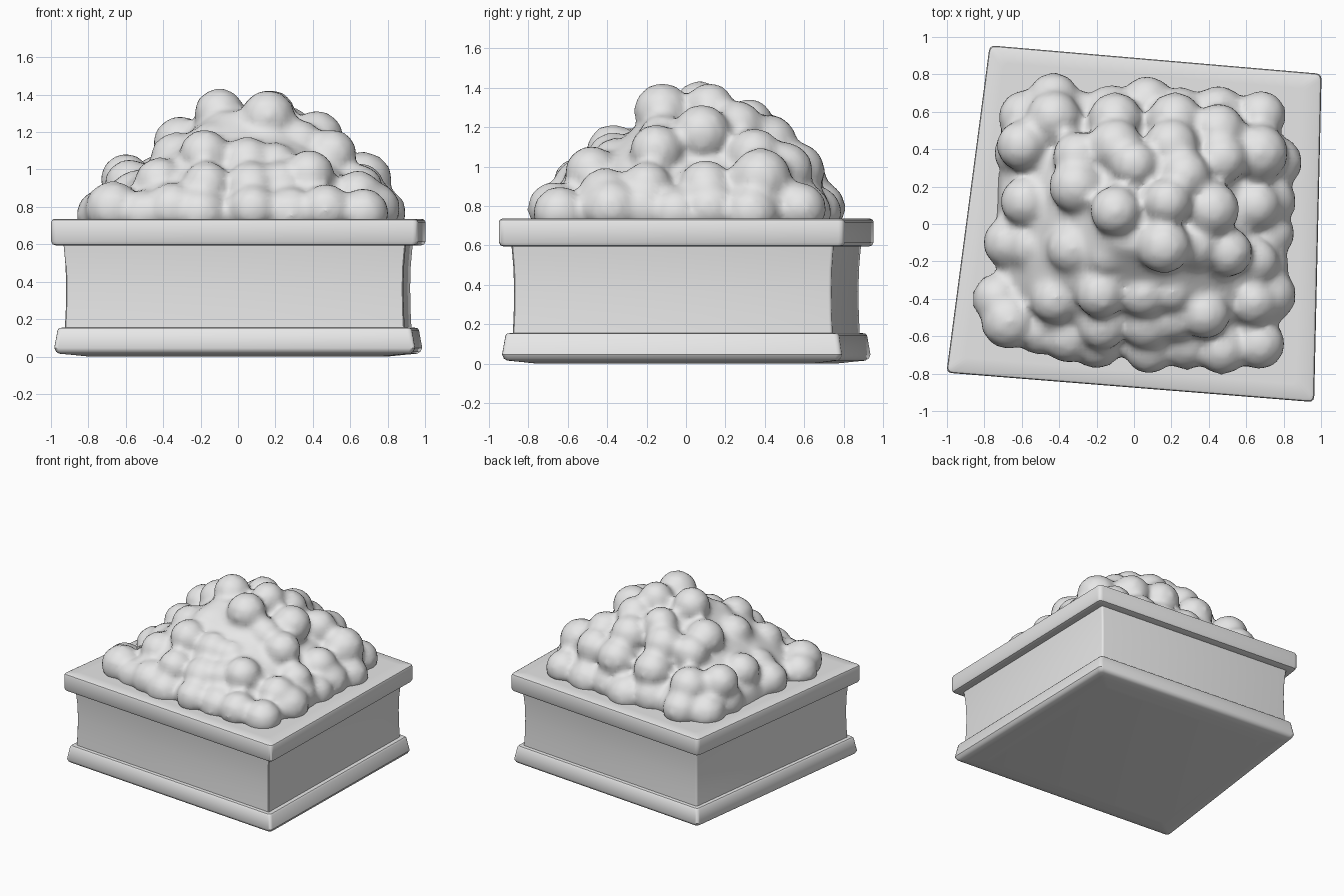
import bpy, bmesh, math
from mathutils import Vector, Matrix

if "Cube" in bpy.data.objects:
    bpy.data.objects.remove(bpy.data.objects["Cube"])

stone = bpy.data.materials.new("light_grey_stone")
stone.diffuse_color = (0.8, 0.8, 0.8, 1)
stone.use_nodes = True
stone.node_tree.nodes["Principled BSDF"].inputs["Base Color"].default_value = stone.diffuse_color
leaf = bpy.data.materials.new("light_grey_foliage")
leaf.diffuse_color = (0.8, 0.8, 0.8, 1)
leaf.use_nodes = True
leaf.node_tree.nodes["Principled BSDF"].inputs["Base Color"].default_value = leaf.diffuse_color

# skewed plan outline of the planter
CORNERS = [Vector(c) for c in ((-1.003, -0.795), (0.963, -0.952), (1.003, 0.803), (-0.772, 0.955))]


def outline(scale, r):
    """Planter outline at a given scale, with small rounded corners."""
    pts = []
    for i, c in enumerate(CORNERS):
        c = c * scale
        a = (CORNERS[i - 1] * scale - c).normalized() * r
        b = (CORNERS[(i + 1) % 4] * scale - c).normalized() * r
        for t in (0, 0.33, 0.67, 1):
            pts.append(c + a * (1 - t) ** 2 + b * t ** 2)
    return pts


def mesh_object(name, bm, mat, angle):
    bmesh.ops.recalc_face_normals(bm, faces=bm.faces)
    me = bpy.data.meshes.new(name)
    bm.to_mesh(me)
    bm.free()
    me.materials.append(mat)
    ob = bpy.data.objects.new(name, me)
    bpy.context.collection.objects.link(ob)
    for o in bpy.context.selected_objects:
        o.select_set(False)
    bpy.context.view_layer.objects.active = ob
    ob.select_set(True)
    bpy.ops.object.shade_smooth_by_angle(angle=math.radians(angle))
    return ob


def loft(bm, rings):
    """Skin closed rings of 3D points and cap both ends."""
    loops = [[bm.verts.new(p) for p in ring] for ring in rings]
    for lo, hi in zip(loops, loops[1:]):
        n = len(lo)
        for i in range(n):
            j = (i + 1) % n
            bm.faces.new((lo[i], lo[j], hi[j], hi[i]))
    bm.faces.new(loops[0][::-1])
    bm.faces.new(loops[-1])


def planter_part(name, profile, r):
    bm = bmesh.new()
    loft(bm, [[(p.x, p.y, z) for p in outline(s, r)] for s, z in profile])
    mesh_object(name, bm, stone, 35)


# planter: plinth, concave wall, rim (scale, height)
planter_part("planter_base", [(0.80, 0.0), (0.90, 0.010), (0.955, 0.015), (0.973, 0.025), (0.983, 0.045),
                              (0.965, 0.142), (0.955, 0.153), (0.915, 0.156)], 0.025)
planter_part("planter_wall", [(0.925, 0.15), (0.920, 0.25), (0.918, 0.37), (0.921, 0.48),
                              (0.928, 0.56), (0.932, 0.6)], 0.015)
planter_part("planter_rim", [(0.92, 0.594), (0.975, 0.594), (0.992, 0.600), (1.0, 0.615), (1.0, 0.718),
                             (0.995, 0.730), (0.982, 0.736), (0.90, 0.736)], 0.03)

# low skirt of clumps lying on the rim (x, y)
SKIRT = [(-.43, .67), (-.58, .57), (-.62, .38), (-.58, .12), (-.67, -.1), (-.73, -.4), (-.67, -.52),
         (-.5, -.57), (-.35, -.6), (-.2, -.63), (.08, -.67), (.28, -.63), (.47, -.67), (.67, -.64),
         (.72, -.38), (.73, -.05), (.72, .12), (.76, .33), (.68, .58), (.45, .59), (.25, .6),
         (.07, .65), (-.12, .6), (-.27, .58), (.68, -.22)]
# side clumps, x y z radius
SIDES = [(-.58, .12, .92, .14), (-.6, .42, .95, .14), (-.43, .57, .93, .15), (-.42, -.4, .93, .14),
         (-.17, -.55, .92, .13), (.07, -.53, .9, .15), (.22, -.5, .92, .13), (.38, -.48, .97, .14),
         (.64, -.41, .86, .14), (.65, -.2, .9, .13), (.65, .1, .9, .14), (.67, .38, .94, .16),
         (.45, .5, .98, .15), (.22, .56, .98, .15), (-.1, .56, .97, .15), (-.55, -.12, .86, .14)]
# upper clumps and crown, x y z radius
CROWN = [(-.31, .2, 1.14, .15), (-.33, -.13, 1.06, .145), (-.18, -.37, 1.08, .14), (.05, -.37, 1.04, .14),
         (.2, -.36, 1.03, .12), (.5, -.15, 1.08, .14), (.42, .08, 1.17, .15), (.47, .35, 1.06, .14),
         (.2, .42, 1.12, .15), (-.1, .42, 1.12, .15), (-.3, .36, 1.08, .14), (-.14, -.16, 1.13, .13),
         (.16, -.12, 1.28, .15), (-.1, .07, 1.3, .14), (.18, .12, 1.3, .13), (0, .32, 1.22, .13),
         (.27, .26, 1.2, .14), (.33, -.12, 1.14, .13), (.3, -.3, .97, .14)]
clumps = [(x, y, .775 + .015 * math.cos(i * 3.1), .145 + .01 * math.sin(i * 2.4))
          for i, (x, y) in enumerate(SKIRT)] + SIDES + CROWN

bm = bmesh.new()
# solid mound under the clumps (half width, height)
mound = []
for half, z in ((.76, .70), (.74, .80), (.60, .95), (.44, 1.08), (.28, 1.2), (.14, 1.31)):
    ring = []
    for k in range(32):
        a = math.tau * k / 32
        c, s = math.cos(a), math.sin(a)
        ring.append((0.02 + half * math.copysign(abs(c) ** .6, c),
                     half * .92 * math.copysign(abs(s) ** .6, s), z))
    mound.append(ring)
loft(bm, mound)
for x, y, z, r in clumps:
    bmesh.ops.create_icosphere(bm, subdivisions=2, radius=r, matrix=Matrix.Translation((x, y, z)))
# flatten the underside just below the rim's top surface
for v in bm.verts:
    v.co.z = max(v.co.z, 0.70)
bush = mesh_object("bush", bm, leaf, 180)
rm = bush.modifiers.new("merge_clumps", 'REMESH')
rm.mode = 'VOXEL'
rm.voxel_size = 0.026
rm.use_smooth_shade = True
sm = bush.modifiers.new("soften", 'SMOOTH')
sm.factor = 0.5
sm.iterations = 5
